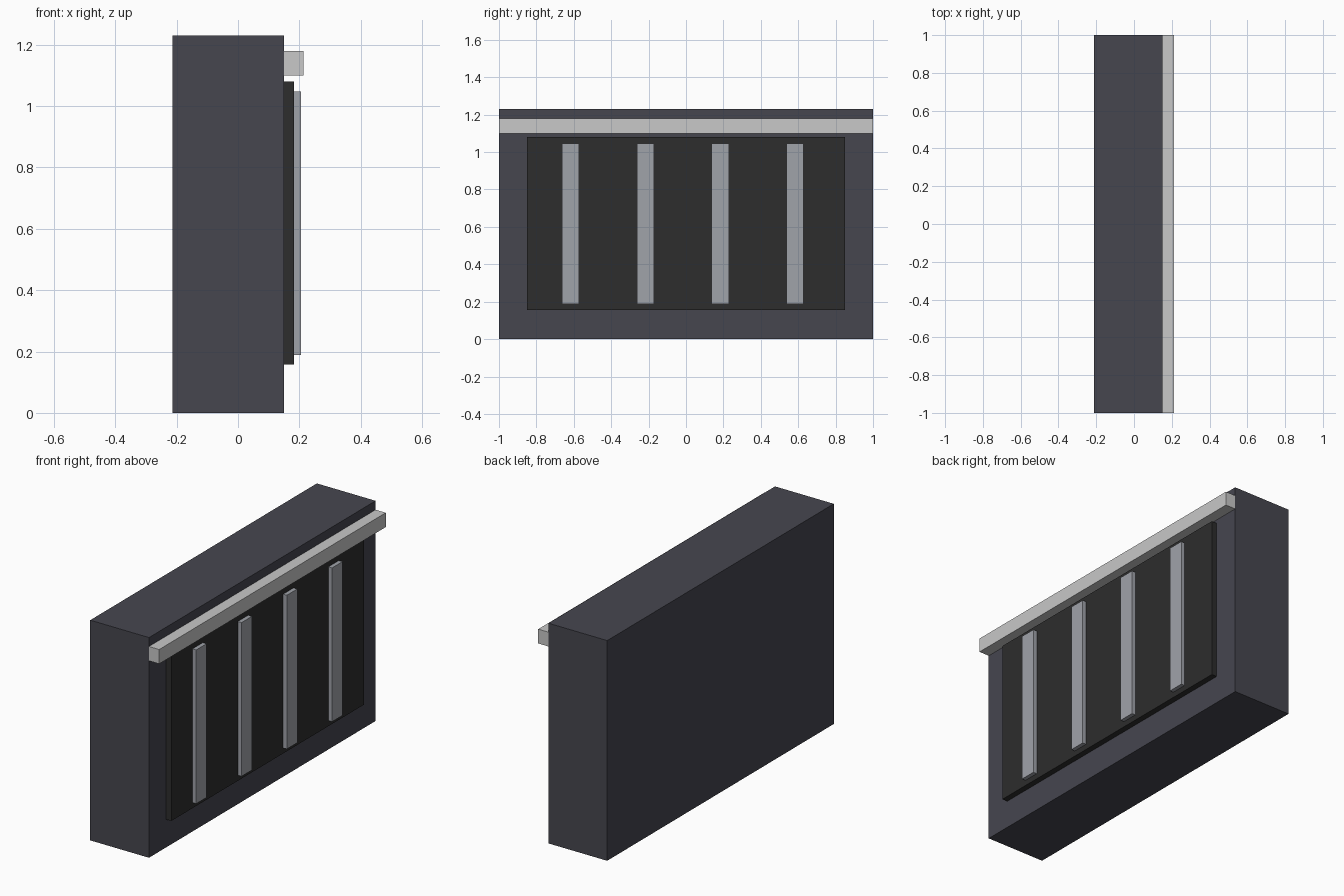
import bpy
import bmesh

if "Cube" in bpy.data.objects:
    bpy.data.objects.remove(bpy.data.objects["Cube"])


def material(name, rgb):
    m = bpy.data.materials.new(name)
    m.diffuse_color = (*rgb, 1.0)
    m.use_nodes = True
    m.node_tree.nodes["Principled BSDF"].inputs["Base Color"].default_value = m.diffuse_color
    return m


def box(name, x, y, z, mat):
    """Axis-aligned box from (min, max) ranges."""
    bm = bmesh.new()
    bmesh.ops.create_cube(bm, size=1.0)
    for v in bm.verts:
        for i, (lo, hi) in enumerate((x, y, z)):
            v.co[i] = hi if v.co[i] > 0 else lo
    mesh = bpy.data.meshes.new(name)
    bm.to_mesh(mesh)
    bm.free()
    mesh.materials.append(mat)
    obj = bpy.data.objects.new(name, mesh)
    bpy.context.collection.objects.link(obj)
    return obj


slate = material("dark_slate", (0.061, 0.061, 0.078))
charcoal = material("charcoal", (0.026, 0.026, 0.026))
steel = material("steel_grey", (0.352, 0.366, 0.402))
silver = material("light_silver", (0.578, 0.578, 0.578))

FACE = 0.15     # front face of the body
PANEL = 0.183   # front face of the panel

# Main slab
box("body", (-0.213, FACE), (-1, 1), (0, 1.23), slate)

# Raised dark panel
box("panel", (FACE, PANEL), (-0.85, 0.85), (0.157, 1.08), charcoal)

# Full-width rail above the panel
box("top_rail", (FACE, 0.213), (-1, 1), (1.10, 1.18), silver)

# Evenly spaced upright bars on the panel
for i in range(4):
    y = -0.617 + 0.4 * i
    box(f"upright_bar_{i + 1}", (PANEL, 0.206),
        (y - 0.046, y + 0.046), (0.188, 1.047), steel)
